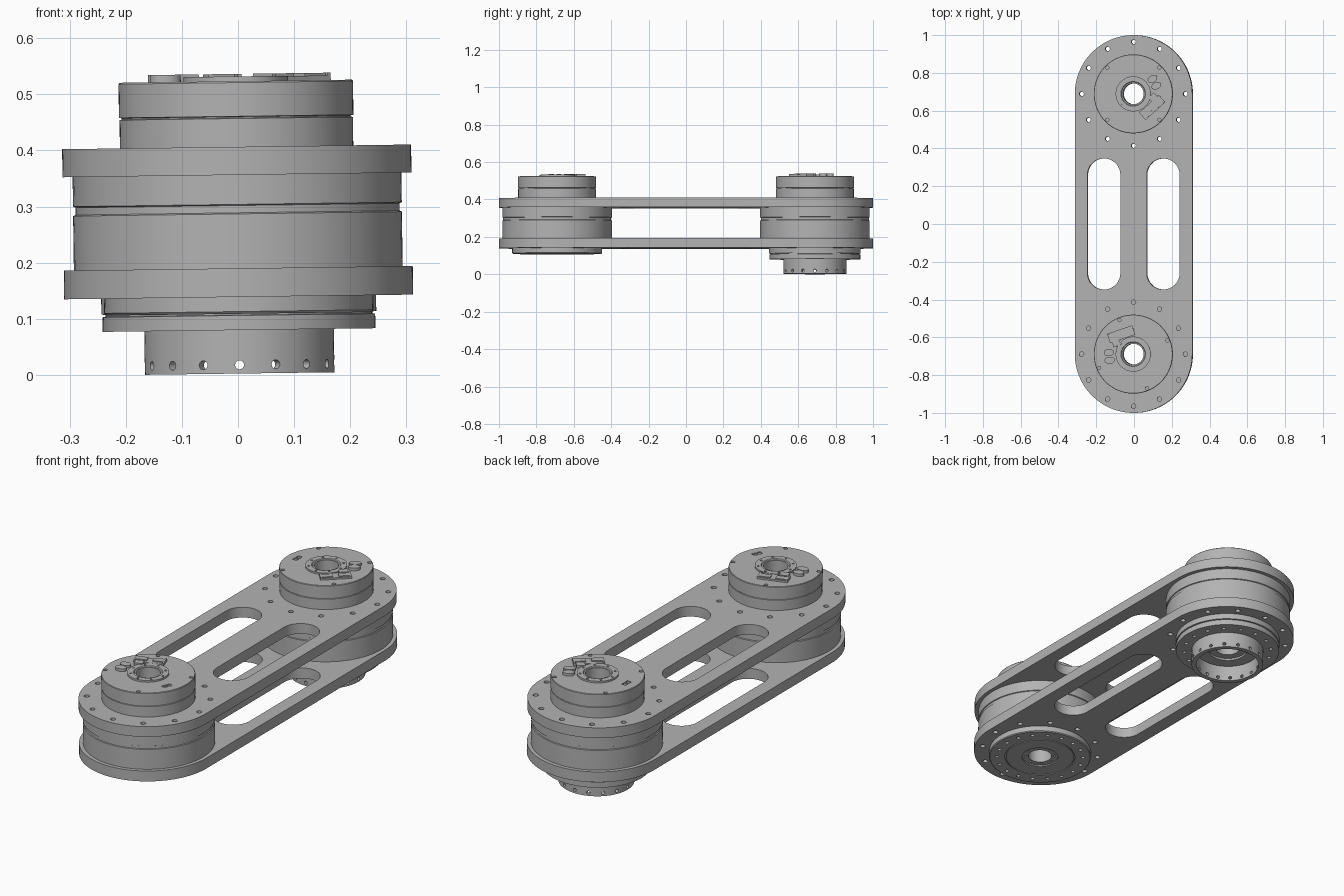
import bpy, bmesh
from math import sin, cos, pi, radians
from mathutils import Matrix, Vector

cube = bpy.data.objects.get("Cube")
if cube:
    bpy.data.objects.remove(cube)

grey = bpy.data.materials.new("machined grey")
grey.use_nodes = True
TONE = (0.45, 0.45, 0.45, 1)
grey.diffuse_color = TONE
grey.node_tree.nodes["Principled BSDF"].inputs["Base Color"].default_value = TONE

END = 0.689          # joint distance from the centre
CAP_TOP = 0.5235
parts = []


def T(x, y, z):
    return Matrix.Translation((x, y, z))


def RZ(deg):
    return Matrix.Rotation(radians(deg), 4, 'Z')


def finish(name, bm, keep=True):
    bmesh.ops.recalc_face_normals(bm, faces=bm.faces[:])
    me = bpy.data.meshes.new(name)
    bm.to_mesh(me)
    bm.free()
    ob = bpy.data.objects.new(name, me)
    bpy.context.collection.objects.link(ob)
    if keep:
        me.materials.append(grey)
        parts.append(ob)
    return ob


def lathe(name, profile, y, seg=96):
    """Revolve a closed (radius, height) outline about a joint axis."""
    bm = bmesh.new()
    rings = [[bm.verts.new((r * cos(2 * pi * i / seg), y + r * sin(2 * pi * i / seg), z))
              for r, z in profile] for i in range(seg)]
    n = len(profile)
    for i in range(seg):
        a, b = rings[i], rings[(i + 1) % seg]
        for j in range(n):
            k = (j + 1) % n
            bm.faces.new((a[j], b[j], b[k], a[k]))
    return finish(name, bm)


def cyl(bm, r, depth, matrix, seg=16):
    bmesh.ops.create_cone(bm, cap_ends=True, segments=seg, radius1=r, radius2=r,
                          depth=depth, matrix=matrix)


def bolt_circle(bm, y, radius, count, r, z0, z1, start=0):
    for i in range(count):
        m = T(0, y, (z0 + z1) / 2) @ RZ(start + 360 * i / count) @ T(radius, 0, 0)
        cyl(bm, r, z1 - z0, m)


def stadium(bm, x, half, r, z0, z1, seg=32):
    """Upright slab with round ends, long along y."""
    pts = []
    for s in (1, -1):
        for i in range(seg + 1):
            a = pi * i / seg
            pts.append((x + s * r * cos(a), s * (half + r * sin(a)), z0))
    face = bm.faces.new([bm.verts.new(p) for p in pts])
    top = bmesh.ops.extrude_face_region(bm, geom=[face])["geom"]
    bmesh.ops.translate(bm, vec=(0, 0, z1 - z0),
                        verts=[v for v in top if isinstance(v, bmesh.types.BMVert)])


def box(bm, size, matrix):
    bmesh.ops.create_cube(bm, size=1, matrix=matrix @ Matrix.Diagonal((*size, 1)))


def cut(ob, bm):
    tool = finish("cutter", bm, keep=False)
    mod = ob.modifiers.new("cut", 'BOOLEAN')
    mod.operation, mod.solver, mod.object = 'DIFFERENCE', 'EXACT', tool
    bpy.context.view_layer.objects.active = ob
    bpy.ops.object.modifier_apply(modifier=mod.name)
    bpy.data.objects.remove(tool)


# Two link plates with lightening slots, joint openings and bolt holes
for name, z0, z1 in (("lower_plate", 0.139, 0.19), ("upper_plate", 0.3565, 0.4065)):
    bm = bmesh.new()
    stadium(bm, 0, END, 0.311, z0, z1, 64)
    plate = finish(name, bm)
    bm = bmesh.new()
    for s in (1, -1):
        stadium(bm, s * 0.157, 0.26, 0.087, z0 - 0.02, z1 + 0.02)
        cyl(bm, 0.19, 0.2, T(0, s * END, z0), 64)
        bolt_circle(bm, s * END, 0.275, 12, 0.012, z0 - 0.02, z1 + 0.02)
    cut(plate, bm)


def joint(label, y, turn, through):
    # Drum between the plates, with a belt groove
    drum = lathe(label + "_drum", [
        (0.055, 0.145), (0.2, 0.145), (0.2, 0.19), (0.293, 0.19), (0.293, 0.287),
        (0.289, 0.289), (0.289, 0.302), (0.293, 0.304), (0.293, 0.3565),
        (0.2, 0.3565), (0.2, 0.41), (0.055, 0.41)], y)
    if through:
        bm = bmesh.new()
        bolt_circle(bm, y, 0.275, 12, 0.012, 0.15, 0.4)
        cut(drum, bm)

    # Motor cap with a seam and rim screws
    cap = lathe(label + "_motor_cap", [
        (0.055, 0.4), (0.208, 0.4), (0.208, 0.457), (0.204, 0.458), (0.204, 0.46),
        (0.209, 0.461), (0.209, 0.521), (0.207, CAP_TOP), (0.055, CAP_TOP)], y)
    frame = T(0, y, CAP_TOP) @ RZ(turn)
    bm = bmesh.new()
    bolt_circle(bm, y, 0.195, 4, 0.009, CAP_TOP - 0.012, CAP_TOP + 0.01, 45 + turn)
    for s in (1, -1):
        box(bm, (0.022, 0.02, 0.012), frame @ T(-0.156, s * 0.0125, 0))
    cut(cap, bm)

    # Raised hub ring around the bore
    hub = lathe(label + "_hub_ring", [
        (0.055, 0.515), (0.093, 0.515), (0.093, 0.532), (0.065, 0.532),
        (0.062, 0.528), (0.055, 0.528)], y)
    bm = bmesh.new()
    bolt_circle(bm, y, 0.079, 8, 0.005, 0.526, 0.54)
    cut(hub, bm)

    # Cable connector: open tray with pin blocks
    tray = frame @ T(0.1, -0.072, 0.004) @ RZ(42)
    bm = bmesh.new()
    box(bm, (0.14, 0.052, 0.008), tray)
    for s in (1, -1):
        box(bm, (0.05, 0.03, 0.018), tray @ T(s * 0.038, -0.006, 0))
        box(bm, (0.008, 0.052, 0.018), tray @ T(s * 0.066, 0, 0))
    box(bm, (0.04, 0.035, 0.018), tray @ T(0.04, 0.035, 0))
    finish(label + "_connector", bm)

    # Pair of rounded plugs
    bm = bmesh.new()
    for x, py in ((0.102, 0.079), (0.122, 0.043)):
        cyl(bm, 1, 1, frame @ T(x, py, 0.004) @ RZ(29) @ Matrix.Diagonal((0.027, 0.019, 0.018, 1)), 24)
    finish(label + "_plugs", bm)


joint("front", -END, 157, False)
joint("back", END, 0, True)

# Front bottom cover with ring groove and recessed hub
cover = lathe("front_bottom_cover", [
    (0.055, 0.15), (0.055, 0.115), (0.085, 0.115), (0.085, 0.109), (0.16, 0.109),
    (0.16, 0.113), (0.165, 0.113), (0.165, 0.109), (0.236, 0.109), (0.24, 0.113),
    (0.24, 0.139), (0.2, 0.139), (0.2, 0.15)], -END)
bm = bmesh.new()
bolt_circle(bm, -END, 0.203, 18, 0.009, 0.1, 0.125)
bolt_circle(bm, -END, 0.07, 8, 0.005, 0.1, 0.125)
cut(cover, bm)

# Back output flange with seam and bolt circle
flange = lathe("back_output_flange", [
    (0.055, 0.15), (0.055, 0.09), (0.09, 0.09), (0.09, 0.08), (0.243, 0.08),
    (0.243, 0.106), (0.238, 0.107), (0.238, 0.11), (0.245, 0.111),
    (0.245, 0.139), (0.2, 0.139), (0.2, 0.15)], END)
bm = bmesh.new()
bolt_circle(bm, END, 0.205, 16, 0.009, 0.07, 0.1)
cut(flange, bm)

# Back output tube with radial holes
tube = lathe("back_output_tube", [
    (0.147, 0.0025), (0.169, 0.0025), (0.169, 0.085), (0.147, 0.085)], END)
bm = bmesh.new()
for i in range(16):
    cyl(bm, 0.008, 0.06, T(0, END, 0.018) @ RZ(i * 22.5) @ T(0.158, 0, 0)
        @ Matrix.Rotation(pi / 2, 4, 'Y'))
cut(tube, bm)

# Slight sideways lean of the whole arm, then smooth the round walls
lean = T(0.003, 0, 0) @ Matrix.Rotation(-0.0135, 4, 'Y')
bpy.ops.object.select_all(action='DESELECT')
for ob in parts:
    ob.data.transform(lean)
    ob.select_set(True)
bpy.context.view_layer.objects.active = parts[0]
bpy.ops.object.shade_smooth_by_angle(angle=radians(30))
